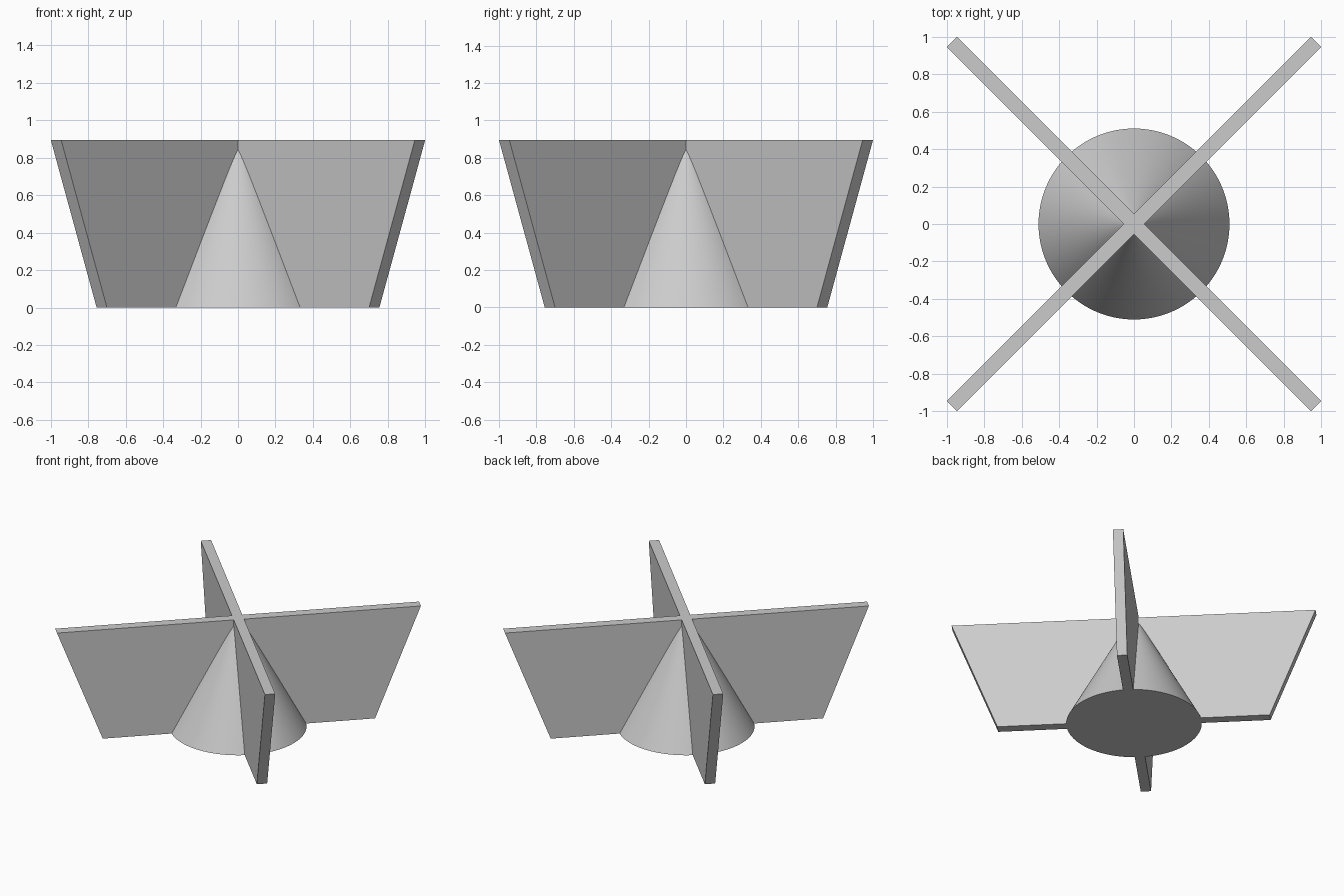
import bpy
import bmesh
from math import pi, radians
from mathutils import Matrix, Vector

HEIGHT = 0.895
HALF_THICK = 0.039
REACH_BOTTOM, REACH_TOP = 1.029, 1.375

cube = bpy.data.objects.get("Cube")
if cube:
    bpy.data.objects.remove(cube, do_unlink=True)

# Single plain grey
grey = bpy.data.materials.new("plain_grey")
grey.use_nodes = True
colour = (0.6, 0.6, 0.6, 1)
grey.diffuse_color = colour
grey.node_tree.nodes["Principled BSDF"].inputs["Base Color"].default_value = colour


def add_object(name, bm):
    bmesh.ops.recalc_face_normals(bm, faces=bm.faces)
    mesh = bpy.data.meshes.new(name)
    bm.to_mesh(mesh)
    bm.free()
    mesh.materials.append(grey)
    obj = bpy.data.objects.new(name, mesh)
    bpy.context.collection.objects.link(obj)
    return obj


def cross_ring(bm, reach, z):
    """Outline of a diagonal cross: an inner corner and two tips per arm."""
    t = HALF_THICK
    ring = []
    for i in range(4):
        turn = Matrix.Rotation(pi / 4 + i * pi / 2, 3, "Z")
        for x, y in ((t, -t), (reach, -t), (reach, t)):
            ring.append(bm.verts.new(turn @ Vector((x, y, z))))
    return ring


# Crossed fins, flaring outward toward the top
bm = bmesh.new()
low = cross_ring(bm, REACH_BOTTOM, 0)
high = cross_ring(bm, REACH_TOP, HEIGHT)
bm.faces.new(low[::-1])
bm.faces.new(high)
for i in range(len(low)):
    j = (i + 1) % len(low)
    bm.faces.new((low[i], low[j], high[j], high[i]))
add_object("crossed_fins", bm)

# Central cone, its narrow tip hidden where the fins meet
bm = bmesh.new()
bmesh.ops.create_cone(bm, cap_ends=True, segments=96, radius1=0.51,
                      radius2=0.028, depth=HEIGHT,
                      matrix=Matrix.Translation((0, 0, HEIGHT / 2)))
cone = add_object("center_cone", bm)
bpy.ops.object.select_all(action="DESELECT")
cone.select_set(True)
bpy.context.view_layer.objects.active = cone
bpy.ops.object.shade_smooth_by_angle(angle=radians(30))
